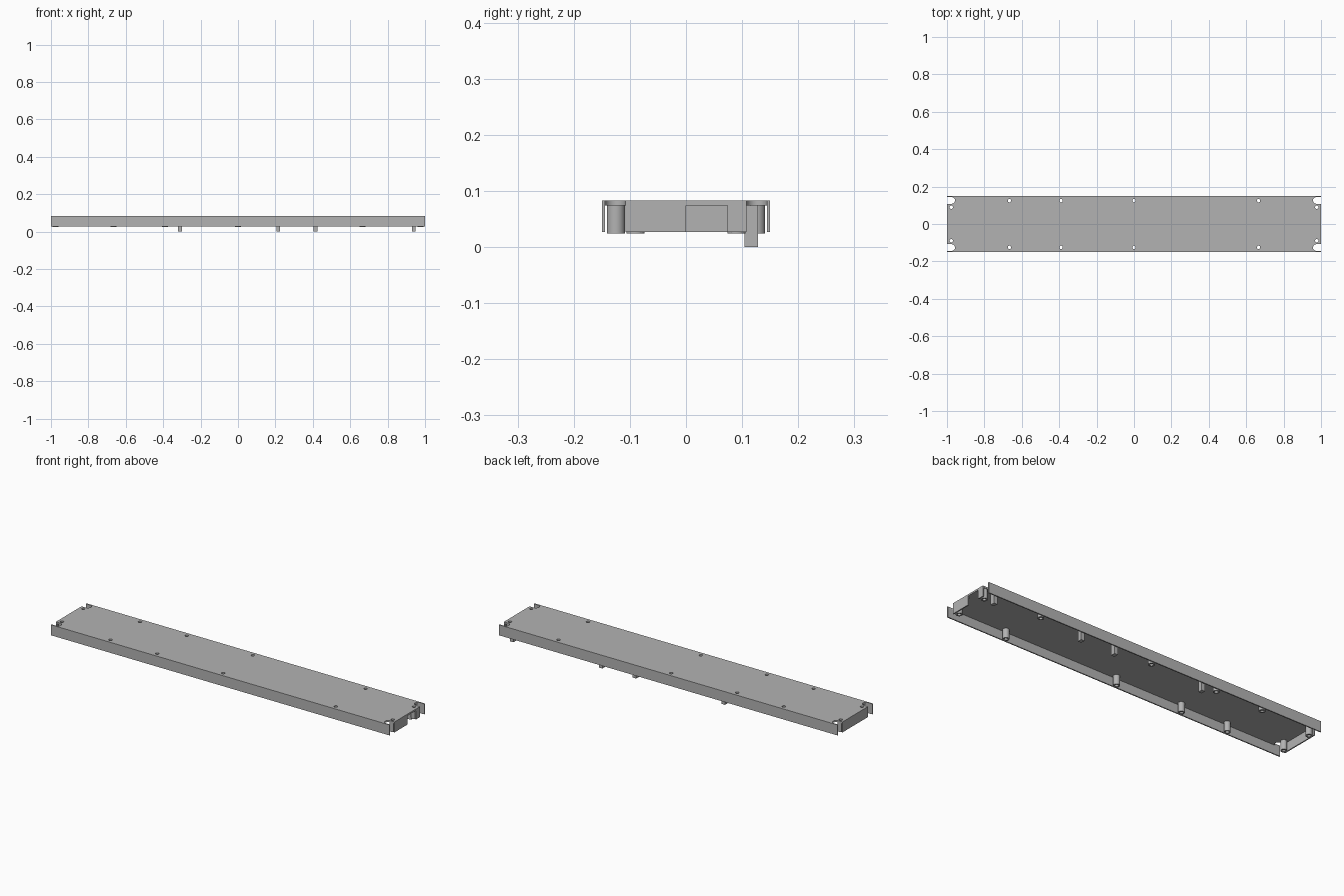
import bpy
from math import cos, sin, pi, radians

cube = bpy.data.objects.get("Cube")
if cube:
    bpy.data.objects.remove(cube, do_unlink=True)

grey = bpy.data.materials.new("plain grey")
grey.use_nodes = True
GREY = (0.45, 0.45, 0.45, 1)
grey.diffuse_color = GREY
grey.node_tree.nodes["Principled BSDF"].inputs["Base Color"].default_value = GREY

TOP, UNDER, RIM, BOSS_END = 0.083, 0.074, 0.027, 0.024
HALF_W, WALL = 0.15, 0.006
SLOT_Y, SLOT_R, SLOT_X = 0.126, 0.018, 0.975


def arc(x, y, r, start=0.0, sweep=2 * pi, n=24):
    return [(x + r * cos(start + sweep * i / n), y + r * sin(start + sweep * i / n))
            for i in range(n + (sweep < 6))]


def slab(name, loops, z0, z1):
    """Extrude an outline with holes between two heights."""
    curve = bpy.data.curves.new(name, "CURVE")
    curve.dimensions, curve.fill_mode = "2D", "BOTH"
    curve.extrude = (z1 - z0) / 2
    for loop in loops:
        spline = curve.splines.new("POLY")
        spline.points.add(len(loop) - 1)
        for point, (x, y) in zip(spline.points, loop):
            point.co = (x, y, 0, 1)
        spline.use_cyclic_u = True
    ob = bpy.data.objects.new(name, curve)
    bpy.context.collection.objects.link(ob)
    ob.location.z = (z0 + z1) / 2
    bpy.ops.object.select_all(action="DESELECT")
    bpy.context.view_layer.objects.active = ob
    ob.select_set(True)
    bpy.ops.object.convert(target="MESH")
    ob = bpy.context.object
    ob.name = name
    ob.data.materials.clear()
    ob.data.materials.append(grey)
    bpy.ops.object.shade_smooth_by_angle(angle=radians(30))
    return ob


def block(name, x0, x1, y0, y1, z0, z1):
    return slab(name, [[(x0, y0), (x1, y0), (x1, y1), (x0, y1)]], z0, z1)


# Screw positions: two long rows plus one near each corner
screws = [(x, s * 0.125) for x in (-0.666, -0.39, 0, 0.666) for s in (-1, 1)]
screws += [(sx * 0.977, sy * 0.09) for sx in (-1, 1) for sy in (-1, 1)]

# Top panel, with an open round-ended slot at each corner
quarter = [(1, 0)] + [(1, SLOT_Y - SLOT_R)]
quarter += arc(SLOT_X, SLOT_Y, SLOT_R, -pi / 2, -pi, 12)
quarter += [(1, SLOT_Y + SLOT_R), (1, HALF_W)]
right = [(x, -y) for x, y in quarter[:0:-1]] + quarter[1:]
outline = right + [(-x, y) for x, y in reversed(right)]
slab("top_panel", [outline] + [arc(x, y, 0.009) for x, y in screws], UNDER, TOP)

# Hollow screw bosses under the panel
for x, y in screws:
    slab("screw_boss", [arc(x, y, 0.016), arc(x, y, 0.009)], BOSS_END, UNDER)

# Long side walls
for side, y in (("front", -HALF_W), ("back", HALF_W - WALL)):
    block(side + "_wall", -1, 1, y, y + WALL, RIM, UNDER)

# End walls, the left one with a cable opening
END = SLOT_Y - SLOT_R
block("right_end_wall", -1, -1 + WALL, -END, END, RIM, UNDER)
block("left_end_wall_front", 1 - WALL, 1, -END, 0, RIM, UNDER)
block("left_end_wall_back", 1 - WALL, 1, 0.074, END, RIM, UNDER)

# Locating pegs along the back
for x in (-0.31, 0.215, 0.415, 0.94):
    block("locating_peg", x - 0.01, x + 0.01, 0.104, 0.128, 0, UNDER)
